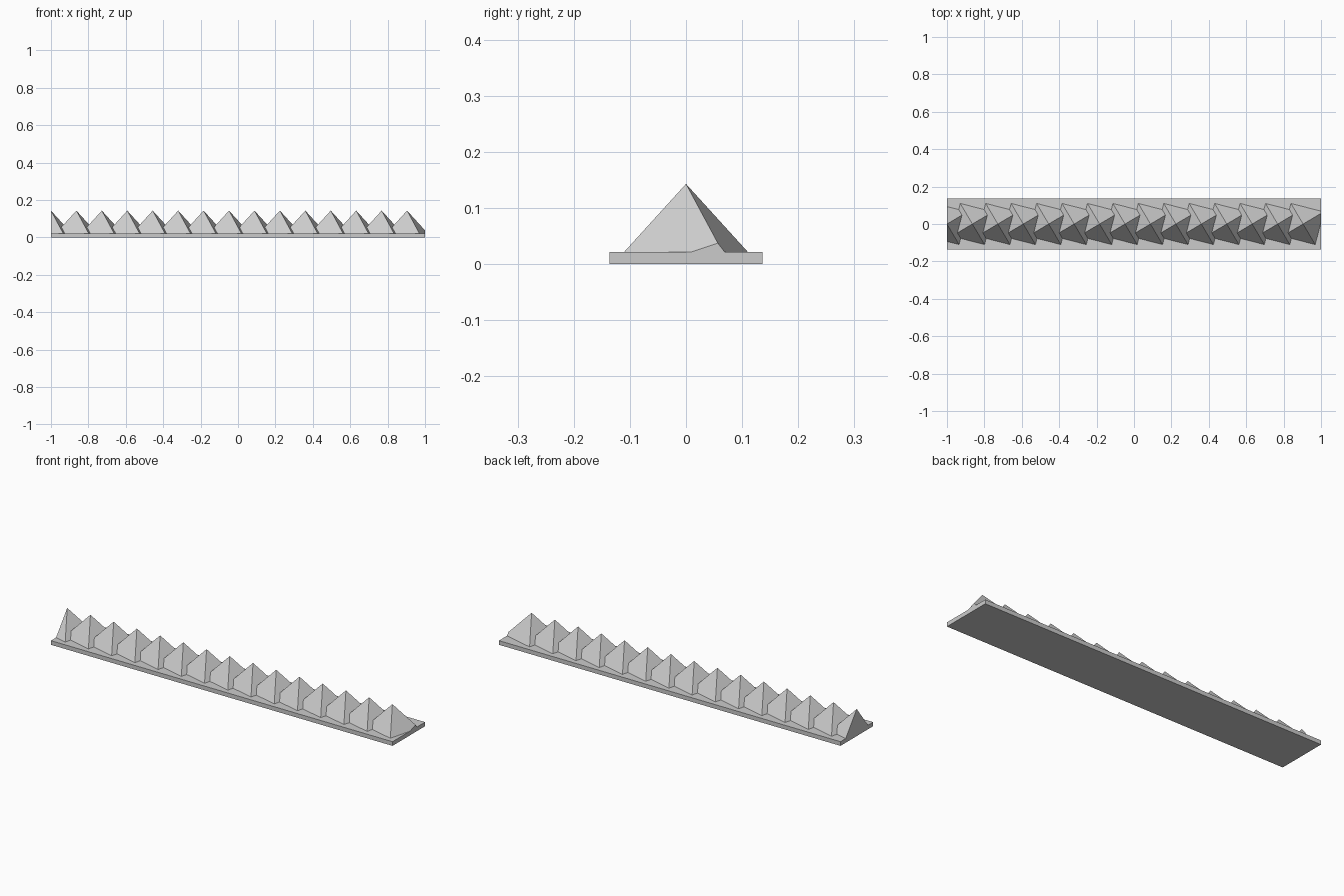
import bpy
import bmesh
from mathutils import Matrix, Vector

default = bpy.data.objects.get("Cube")
if default:
    bpy.data.objects.remove(default, do_unlink=True)

BASE_TOP = 0.022
APEX_Z = 0.143
HALF_WIDTH = 0.136
COUNT = 15
PITCH = 0.136

grey = bpy.data.materials.new("plain_grey")
grey.use_nodes = True
colour = (0.6, 0.6, 0.6, 1)
grey.diffuse_color = colour
grey.node_tree.nodes["Principled BSDF"].inputs["Base Color"].default_value = colour


def add_object(name, bm):
    bmesh.ops.recalc_face_normals(bm, faces=bm.faces[:])
    mesh = bpy.data.meshes.new(name)
    bm.to_mesh(mesh)
    bm.free()
    mesh.materials.append(grey)
    obj = bpy.data.objects.new(name, mesh)
    bpy.context.collection.objects.link(obj)
    return obj


# Flat backing strip
bm = bmesh.new()
size = Matrix.Diagonal((2, 2 * HALF_WIDTH, BASE_TOP, 1))
bmesh.ops.create_cube(bm, size=1, matrix=Matrix.Translation((0, 0, BASE_TOP / 2)) @ size)
add_object("base_strip", bm)


# Twisted four-sided spike, trimmed flush with the strip ends
def spike(index):
    x = -1 + index * PITCH
    bm = bmesh.new()
    apex = bm.verts.new((x, 0, APEX_Z))
    ring = []
    corner = Vector((0.11, 0.065))
    for _ in range(4):
        ring.append(bm.verts.new((x + corner.x, corner.y, BASE_TOP)))
        corner = Vector((-corner.y, corner.x))
    bm.faces.new(ring[::-1])
    for i in range(4):
        bm.faces.new((ring[i], ring[(i + 1) % 4], apex))
    for side in (-1, 1):
        bmesh.ops.bisect_plane(bm, geom=bm.verts[:] + bm.edges[:] + bm.faces[:],
                               plane_co=(side, 0, 0), plane_no=(side, 0, 0),
                               clear_outer=True)
    rim = [e for e in bm.edges if e.is_boundary]
    if rim:
        bmesh.ops.holes_fill(bm, edges=rim, sides=0)
    add_object(f"spike_{index + 1}", bm)


for n in range(COUNT):
    spike(n)
